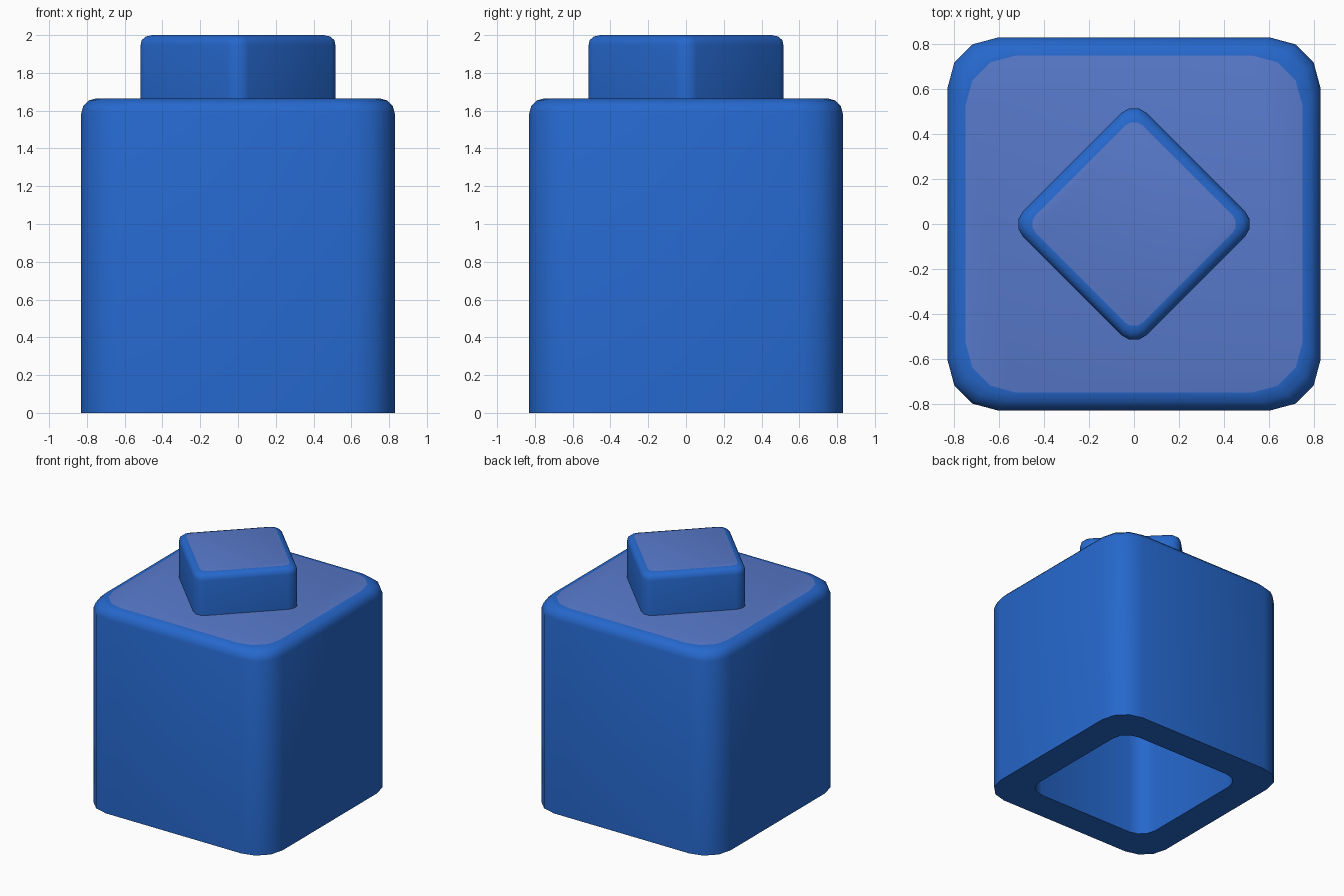
import bpy
import bmesh
from math import sin, cos, pi, radians

cube = bpy.data.objects.get("Cube")
if cube:
    bpy.data.objects.remove(cube, do_unlink=True)


def make_material(name, rgb):
    mat = bpy.data.materials.new(name)
    mat.use_nodes = True
    mat.diffuse_color = (*rgb, 1)
    bsdf = next(n for n in mat.node_tree.nodes if n.type == "BSDF_PRINCIPLED")
    bsdf.inputs["Base Color"].default_value = (*rgb, 1)
    return mat


MATERIALS = [make_material("deep blue", (0.019, 0.138, 0.61)),
             make_material("pale blue", (0.098, 0.195, 0.6))]
SEGMENTS = 3


def rounded_square(bm, half, radius, z):
    """Ring of vertices: a square with rounded corners."""
    ring = []
    for corner in range(4):
        mid = pi / 4 + corner * pi / 2
        cx = (half - radius) * (1 if cos(mid) > 0 else -1)
        cy = (half - radius) * (1 if sin(mid) > 0 else -1)
        for i in range(SEGMENTS + 1):
            a = corner * pi / 2 + i * pi / 2 / SEGMENTS
            ring.append(bm.verts.new((cx + radius * cos(a), cy + radius * sin(a), z)))
    return ring


def loft(name, rings, turn=0):
    """Skin (half, radius, z) rings in order, close both ends, paint the flat top."""
    bm = bmesh.new()
    loops = [rounded_square(bm, *r) for r in rings]
    for low, high in zip(loops, loops[1:]):
        for i in range(len(low)):
            j = (i + 1) % len(low)
            bm.faces.new((low[i], low[j], high[j], high[i]))
    bm.faces.new(loops[0][::-1])
    bm.faces.new(loops[-1])
    bmesh.ops.recalc_face_normals(bm, faces=bm.faces)
    for f in bm.faces:
        f.material_index = int(f.normal.z > 0.99)
    mesh = bpy.data.meshes.new(name)
    bm.to_mesh(mesh)
    bm.free()
    for mat in MATERIALS:
        mesh.materials.append(mat)
    obj = bpy.data.objects.new(name, mesh)
    bpy.context.collection.objects.link(obj)
    obj.rotation_euler.z = turn
    bpy.ops.object.select_all(action="DESELECT")
    obj.select_set(True)
    bpy.context.view_layer.objects.active = obj
    bpy.ops.object.shade_smooth_by_angle(angle=radians(40))
    return obj


def round_over(half, radius, top_radius, top, bevel):
    """Rings that roll the wall over into the flat top."""
    rings = []
    for i in range(SEGMENTS + 1):
        t = i / SEGMENTS
        a = t * pi / 2
        rings.append((half - bevel * (1 - cos(a)),
                      radius + (top_radius - radius) * t,
                      top - bevel * (1 - sin(a))))
    return rings


# Hollow body: cavity ceiling, cavity rim, outer rim, then the rounded top
loft("body", [(0.58, 0.14, 1.41), (0.58, 0.14, 0), (0.83, 0.22, 0)]
     + round_over(0.83, 0.22, 0.22, 1.665, 0.08))

# Square stud standing on the body, turned an eighth of a circle
loft("top_stud", [(0.39, 0.08, 1.66)]
     + round_over(0.39, 0.08, 0.055, 2, 0.052), turn=pi / 4)
